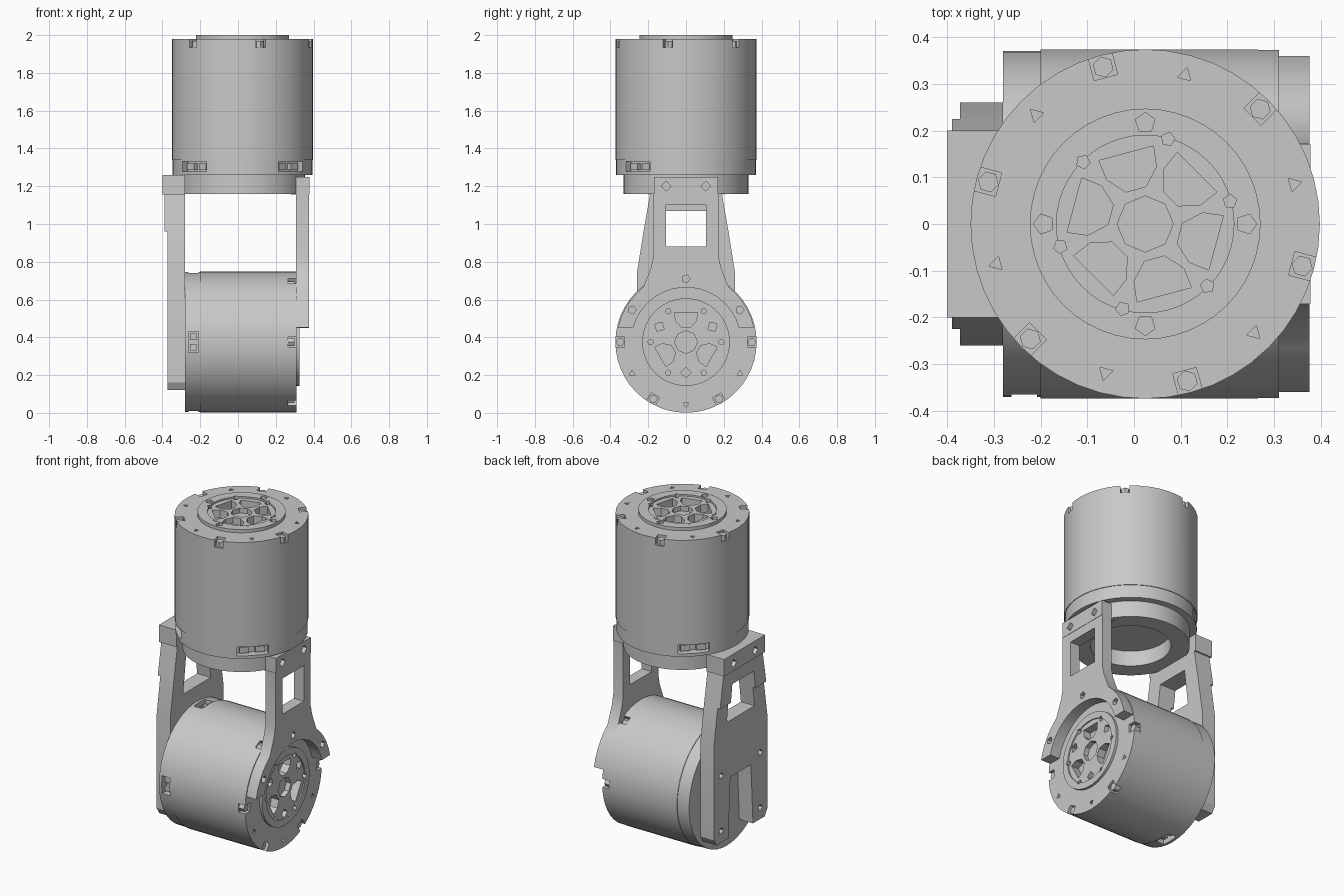
import bpy, bmesh
from math import sin, cos, radians, tau
from mathutils import Matrix, Vector

if "Cube" in bpy.data.objects:
    bpy.data.objects.remove(bpy.data.objects["Cube"])

grey = bpy.data.materials.new("machined grey")
COLOUR = (0.58, 0.58, 0.58, 1)
grey.diffuse_color = COLOUR
grey.use_nodes = True
grey.node_tree.nodes["Principled BSDF"].inputs["Base Color"].default_value = COLOUR

# Local x, y, z become world y, z, x: for parts drawn in side elevation
SIDE = Matrix(((0, 0, 1, 0), (1, 0, 0, 0), (0, 1, 0, 0), (0, 0, 0, 1)))
UPPER = Matrix.Translation((0.024, 0, 1.26))
LOWER = Matrix.Translation((-0.28, 0, 0.375)) @ SIDE
R = 0.374


def polar(r, deg):
    return (r * cos(radians(deg)), r * sin(radians(deg)))


def ngon(r, sides, centre=(0, 0)):
    cx, cy = centre
    return [(cx + x, cy + y) for x, y in (polar(r, 360 * i / sides) for i in range(sides))]


def rect(x0, x1, y0, y1):
    return [(x0, y0), (x1, y0), (x1, y1), (x0, y1)]


def mirrored(half):
    """Close a half outline by mirroring it in its first coordinate."""
    return half + [(-x, y) for x, y in reversed(half)]


def prism(bm, pts, z0, z1, turn=0):
    spin = Matrix.Rotation(radians(turn), 4, "Z")
    low = [bm.verts.new(spin @ Vector((x, y, z0))) for x, y in pts]
    face = bm.faces.new(low)
    top = bmesh.ops.extrude_face_region(bm, geom=[face])["geom"]
    bmesh.ops.translate(bm, vec=(0, 0, z1 - z0),
                        verts=[v for v in top if isinstance(v, bmesh.types.BMVert)])


def make(name, bm, matrix=Matrix(), cutter=None):
    def to_object(label, b):
        bmesh.ops.recalc_face_normals(b, faces=b.faces)
        mesh = bpy.data.meshes.new(label)
        b.transform(matrix)
        b.to_mesh(mesh)
        b.free()
        mesh.materials.append(grey)
        ob = bpy.data.objects.new(label, mesh)
        bpy.context.collection.objects.link(ob)
        return ob

    ob = to_object(name, bm)
    if cutter:
        tool = to_object(name + "_cutter", cutter)
        tool.hide_render = True
        mod = ob.modifiers.new("cut", "BOOLEAN")
        mod.operation, mod.solver, mod.object = "DIFFERENCE", "EXACT", tool
        mod.use_self = True
        graph = bpy.context.evaluated_depsgraph_get()
        ob.data = bpy.data.meshes.new_from_object(ob.evaluated_get(graph))
        ob.modifiers.clear()
        bpy.data.objects.remove(tool)
    bpy.ops.object.select_all(action="DESELECT")
    ob.select_set(True)
    bpy.context.view_layer.objects.active = ob
    bpy.ops.object.shade_smooth_by_angle(angle=radians(30))


def motor(name, matrix, length, boss_r, boss_h, turn, screw_turn, pockets, ports, port_w):
    base, top, floor = 0.08, length + boss_h, length + boss_h * 0.5
    # Turned housing with base step, raised boss and sunken hub face
    profile = [(0, 0), (R - 0.004, 0), (R - 0.004, base), (R, base), (R, length),
               (boss_r, length), (boss_r, top), (0.19, top), (0.19, floor), (0, floor)]
    body = bmesh.new()
    verts = [body.verts.new((r, 0, z)) for r, z in profile]
    edges = [body.edges.new(pair) for pair in zip(verts, verts[1:])]
    bmesh.ops.spin(body, geom=verts + edges, axis=(0, 0, 1), cent=(0, 0, 0), angle=tau, steps=48)
    bmesh.ops.remove_doubles(body, verts=body.verts, dist=0.0001)

    cut, detail = bmesh.new(), bmesh.new()
    # Rim notches with bolts, screw holes between them and around the hub
    for i in range(6):
        a = turn + 60 * i
        prism(cut, rect(0.325, 0.4, -0.026, 0.026), length - 0.045, length + 0.01, a)
        prism(detail, ngon(0.023, 6, (0.348, 0)), length - 0.05, length - 0.012, a)
        prism(cut, ngon(0.017, 3, (0.33, 0)), length - 0.03, length + 0.005, a + 30)
        prism(cut, ngon(0.015, 5, (0.188, 0)), floor - 0.03, top + 0.01, a + screw_turn)
    # Hub hole and spoke pockets
    prism(cut, ngon(0.06, 8), floor - 0.03, top + 0.01)
    half = [(0.08, 16), (0.125, 26), (0.168, 21)]
    wedge = [polar(r, -a) for r, a in half] + [polar(r, a) for r, a in reversed(half)]
    for a in pockets:
        prism(cut, wedge, floor - 0.05, top + 0.01, a)
    if len(pockets) == 3:
        for a in pockets:
            prism(cut, ngon(0.028, 4, (0.162, 0)), floor - 0.03, top + 0.01, a + 60)
    else:
        for a in range(0, 360, 90):
            prism(cut, ngon(0.022, 5, (0.217, 0)), floor - 0.02, top + 0.01, a)
    # Cable sockets in the base
    w = port_w / 2
    for a in ports:
        prism(cut, rect(0.32, 0.4, -w, w), 0.018, base - 0.008, a)
        for s in (-1, 1):
            prism(detail, rect(0.31, 0.345, s * w * 0.5 - w * 0.3, s * w * 0.5 + w * 0.3),
                  0.025, base - 0.02, a)
    make(name + "_housing", body, matrix, cut)
    make(name + "_bolts_and_plugs", detail, matrix)


motor("upper_motor", UPPER, 0.72, 0.247, 0.02, 45, 30,
      [45 + 60 * i for i in range(6)], (-45, 135, 225), 0.18)
motor("lower_motor", LOWER, 0.59, 0.232, 0.015, 0, 0,
      (90, 210, 330), (90, 180, 270), 0.11)

# Mounting ring under the upper motor
ring, hole = bmesh.new(), bmesh.new()
prism(ring, ngon(0.33, 48), -0.1, 0)
prism(hole, ngon(0.225, 48), -0.2, -0.005)
make("mounting_ring", ring, UPPER, hole)

# Shoulder blocks joining the ring to the arms
for name, width, x0, x1, top in (("left_shoulder", 0.17, 0.28, 0.378, 1.25),
                                 ("right_shoulder", 0.2, -0.4, -0.28, 1.26)):
    block, holes = bmesh.new(), bmesh.new()
    prism(block, rect(-width, width, 1.155, top), x0, x1)
    outer = x1 if x1 > 0 else x0
    for y in (-0.105, 0.105):
        prism(holes, ngon(0.026, 4, (y, 1.2)), outer - 0.03, outer + 0.03)
    make(name, block, SIDE, holes)

# Curved arm that clasps the output face of the lower motor
arc = [(y, z + 0.375) for y, z in
       [polar(0.368, a) for a in range(52, 11, -8)] + [polar(0.29, a) for a in range(15, 90, 10)]]
arm, holes = bmesh.new(), bmesh.new()
prism(arm, mirrored([(0.172, 1.16), (0.172, 0.83), (0.185, 0.77)] + arc), 0.308, 0.376)
prism(holes, rect(-0.105, 0.105, 0.88, 1.1), 0.2, 0.5)
for y, z in ((0, 0.71), (0.285, 0.545), (-0.285, 0.545)):
    prism(holes, ngon(0.022, 5, (y, z)), 0.345, 0.4)
make("left_arm", arm, SIDE, holes)

# Forked arm on the closed end of the lower motor, thicker towards the top
fork = mirrored([(0.225, 0.96), (0.26, 0.74), (0.26, 0.16), (0.235, 0.12), (0.12, 0.12), (0.1, 0.49)])
neck = mirrored([(0.19, 1.16), (0.225, 0.96)])
for name, outline, x0 in (("right_arm_fork", fork, -0.373), ("right_arm_neck", neck, -0.39)):
    arm, holes = bmesh.new(), bmesh.new()
    prism(arm, outline, x0, -0.28)
    prism(holes, mirrored([(0.105, 1.07), (0.135, 0.84)]), -0.5, -0.2)
    if outline is fork:
        for y in (-0.19, 0.19):
            for z in (0.19, 0.53):
                prism(holes, ngon(0.02, 6, (y, z)), -0.4, -0.34)
    make(name, arm, SIDE, holes)
